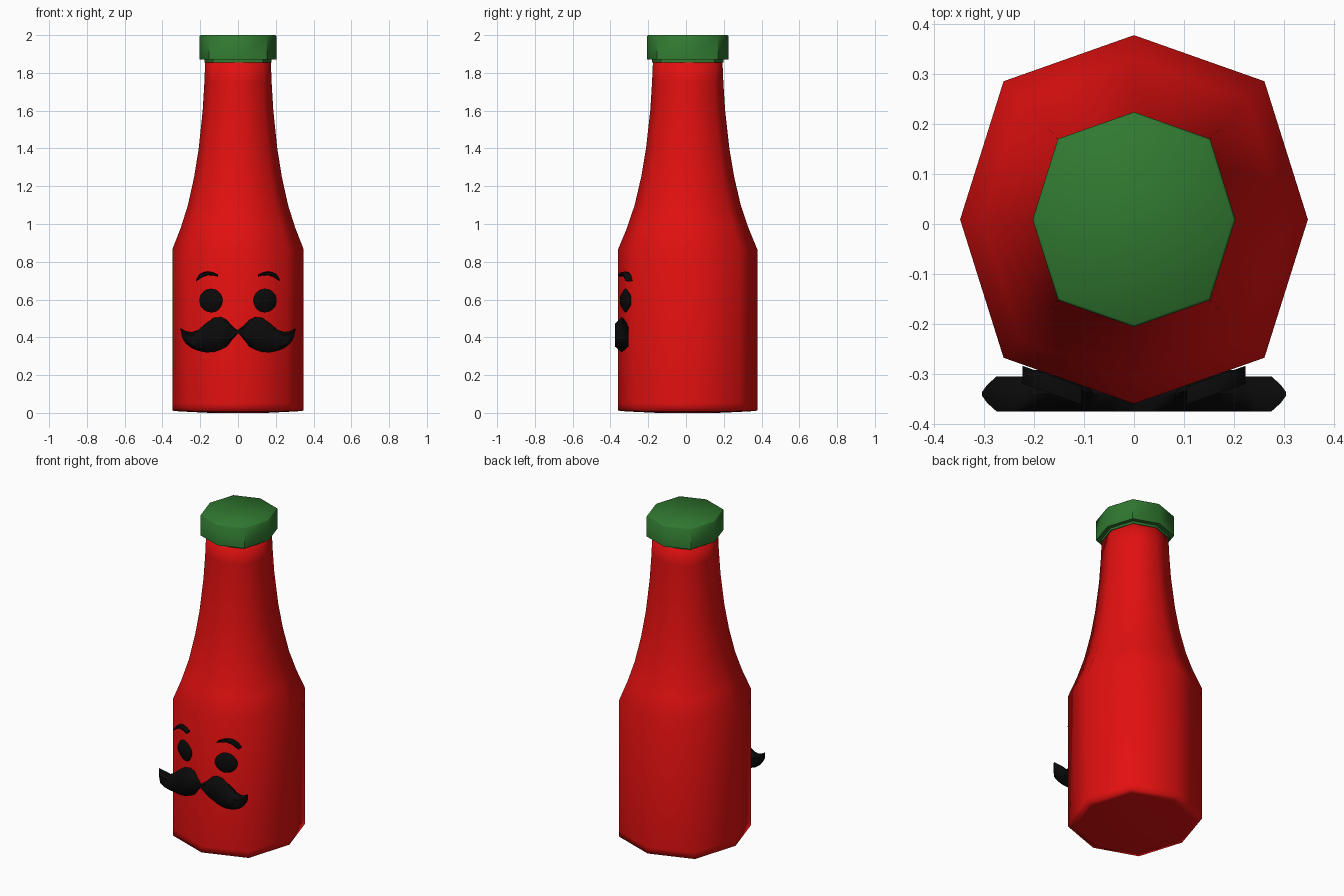
import bpy, bmesh, math

if "Cube" in bpy.data.objects:
    bpy.data.objects.remove(bpy.data.objects["Cube"])

CENTRE_Y = 0.009   # bottle axis
DEPTH = 1.06       # the bottle is slightly deeper than wide


def material(name, colour, rough=0.6):
    m = bpy.data.materials.new(name)
    m.use_nodes = True
    m.diffuse_color = (*colour, 1)
    bsdf = m.node_tree.nodes["Principled BSDF"]
    bsdf.inputs["Base Color"].default_value = (*colour, 1)
    bsdf.inputs["Roughness"].default_value = rough
    return m


red = material("sauce red", (0.76, 0.005, 0.005))
green = material("cap green", (0.03, 0.19, 0.03))
black = material("face black", (0.003, 0.003, 0.003))


def skin(name, rings, mat, angle):
    """Join closed rings of points, cap both ends and smooth the result."""
    bm = bmesh.new()
    loops = [[bm.verts.new(p) for p in ring] for ring in rings]
    n = len(loops[0])
    for a, b in zip(loops, loops[1:]):
        for i in range(n):
            j = (i + 1) % n
            bm.faces.new((a[i], a[j], b[j], b[i]))
    bm.faces.new(loops[0])
    bm.faces.new(loops[-1])
    bmesh.ops.recalc_face_normals(bm, faces=bm.faces)
    mesh = bpy.data.meshes.new(name)
    bm.to_mesh(mesh)
    bm.free()
    mesh.materials.append(mat)
    obj = bpy.data.objects.new(name, mesh)
    bpy.context.collection.objects.link(obj)
    bpy.ops.object.select_all(action='DESELECT')
    obj.select_set(True)
    bpy.context.view_layer.objects.active = obj
    bpy.ops.object.shade_smooth_by_angle(angle=math.radians(angle))
    return obj


def octagon(r, z):
    """Eight-sided ring whose diagonal corners are pushed out a little."""
    ring = []
    for i in range(8):
        k = r if i % 2 == 0 else r * 0.75 * math.sqrt(2)
        a = math.pi / 4 * i
        ring.append((k * math.cos(a), CENTRE_Y + DEPTH * k * math.sin(a), z))
    return ring


# Bottle: base, straight belly, shoulder and neck
bottle = [(0.15, 0.0), (0.31, 0.008), (0.348, 0.012), (0.348, 0.05),
          (0.348, 0.865), (0.303, 0.98), (0.265, 1.1), (0.232, 1.25),
          (0.208, 1.4), (0.187, 1.6), (0.178, 1.75), (0.173, 1.88)]
skin("bottle", [octagon(r, z) for r, z in bottle], red, 100)

# Cap: narrow collar under a wide lid
skin("cap_collar", [octagon(0.178, z) for z in (1.855, 1.885)], green, 50)
skin("cap_lid", [octagon(r, z) for r, z in
                 ((0.203, 1.87), (0.203, 1.995), (0.198, 2.0))], green, 50)


def section(x, y, low, high, half):
    """Six-sided upright slice with pointed top and bottom edges."""
    d = (high - low) * 0.2
    return [(x, y, low), (x, y - half, low + d), (x, y - half, high - d),
            (x, y, high), (x, y + half, high - d), (x, y + half, low + d)]


# Moustache: slices from the middle to one tip, repeated on the other side
slices = [(0, 0.42, 0.44, 0.035), (0.03, 0.385, 0.465, 0.035),
          (0.06, 0.35, 0.492, 0.035), (0.09, 0.335, 0.507, 0.035),
          (0.13, 0.322, 0.503, 0.035), (0.17, 0.32, 0.475, 0.035),
          (0.21, 0.328, 0.44, 0.035), (0.245, 0.342, 0.428, 0.035),
          (0.275, 0.365, 0.433, 0.035), (0.294, 0.395, 0.443, 0.018),
          (0.304, 0.436, 0.449, 0.004)]
whole = [(-x, a, b, h) for x, a, b, h in reversed(slices[1:])] + slices
skin("moustache", [section(x, -0.34, a, b, h) for x, a, b, h in whole], black, 60)


def facet_y(x, lift):
    """Depth of the front facets of the belly, raised by lift."""
    return -0.36 + 0.35 * abs(x) - lift


# Eyes and eyebrows lie along the two front facets
brow = [(0.105, 0.722, 0.732), (0.13, 0.728, 0.743), (0.16, 0.729, 0.749),
        (0.185, 0.721, 0.744), (0.205, 0.708, 0.732), (0.223, 0.696, 0.704)]
for side, s in (("left", 1), ("right", -1)):
    rings = []
    for i in range(13):
        a = math.pi * (0.03 + 0.94 * i / 12)
        x = s * (0.143 - 0.061 * math.cos(a))
        h = 0.063 * math.sin(a)
        rings.append(section(x, facet_y(x, 0.01), 0.595 - h, 0.595 + h,
                             0.014 * math.sin(a) ** 0.5))
    skin(side + "_eye", rings, black, 60)
    skin(side + "_eyebrow", [section(s * x, facet_y(x, 0.02), a, b, 0.018)
                             for x, a, b in brow], black, 60)
